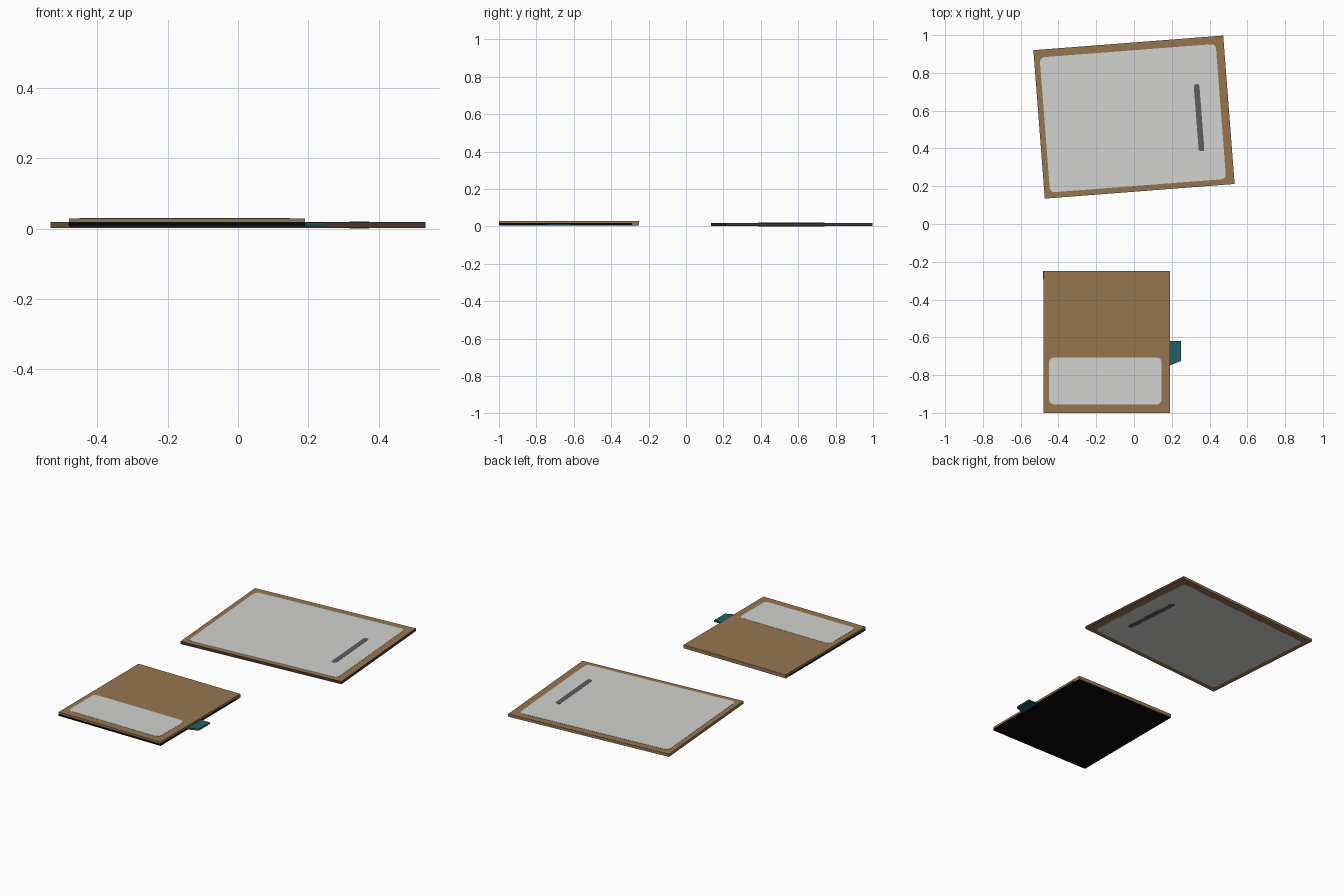
import bpy, bmesh, math
from mathutils import Matrix, Vector

if "Cube" in bpy.data.objects:
    bpy.data.objects.remove(bpy.data.objects["Cube"])


def srgb(h):
    """Hex display colour to linear RGBA."""
    c = [int(h[i:i + 2], 16) / 255 for i in (0, 2, 4)]
    return [x / 12.92 if x < 0.04045 else ((x + 0.055) / 1.055) ** 2.4 for x in c] + [1]


def material(name, h):
    m = bpy.data.materials.new(name)
    m.diffuse_color = srgb(h)
    m.use_nodes = True
    m.node_tree.nodes["Principled BSDF"].inputs["Base Color"].default_value = m.diffuse_color
    return m


brown = material("brown cover", "967650")
dark = material("dark brown edge", "49362f")
grey = material("light grey panel", "d2d2d0")
pen_grey = material("pen grey", "5e5e60")
black = material("black", "070707")
teal = material("teal", "235f69")


def prism(name, outline, z0, z1, mat, matrix=Matrix()):
    """Extrude a counter-clockwise outline from z0 to z1."""
    bm = bmesh.new()
    face = bm.faces.new([bm.verts.new((x, y, z0)) for x, y in outline])
    ext = bmesh.ops.extrude_face_region(bm, geom=[face])
    for v in ext["geom"]:
        if isinstance(v, bmesh.types.BMVert):
            v.co.z = z1
    bmesh.ops.recalc_face_normals(bm, faces=bm.faces)
    me = bpy.data.meshes.new(name)
    bm.to_mesh(me)
    bm.free()
    me.materials.append(mat)
    ob = bpy.data.objects.new(name, me)
    ob.matrix_world = matrix
    bpy.context.collection.objects.link(ob)
    return ob


def rounded(x0, x1, y0, y1, r=0.0, steps=3):
    if r == 0:
        return [(x0, y0), (x1, y0), (x1, y1), (x0, y1)]
    pts = []
    centres = [(x1 - r, y1 - r), (x0 + r, y1 - r), (x0 + r, y0 + r), (x1 - r, y0 + r)]
    for k, (cx, cy) in enumerate(centres):
        for i in range(steps + 1):
            a = math.pi / 2 * (k + i / steps)
            pts.append((cx + r * math.cos(a), cy + r * math.sin(a)))
    return pts


# Large board, turned slightly; panel and pen show on both sides
turn = Matrix.Translation((0, 0.566, 0)) @ Matrix.Rotation(math.radians(4.4), 4, 'Z')
board = prism("board_frame", rounded(-0.504, 0.504, -0.394, 0.394), 0.002, 0.018, brown, turn)
board.data.materials.append(dark)
for p in board.data.polygons:  # front and right edges are darker
    if p.normal.y < -0.5 or p.normal.x > 0.5:
        p.material_index = 1
prism("board_panel", rounded(-0.474, 0.461, -0.364, 0.353, 0.025), 0.001, 0.019, grey, turn)
prism("pen", rounded(0.328, 0.358, -0.207, 0.148, 0.01), 0.0, 0.020, pen_grey, turn)

# Small notebook
prism("notebook_block", rounded(-0.48, 0.19, -1.0, -0.254), 0.006, 0.018, black)
prism("notebook_cover", rounded(-0.48, 0.19, -1.0, -0.25), 0.018, 0.029, brown)
prism("notebook_spine", rounded(-0.481, 0.191, -0.29, -0.25), 0.008, 0.018, brown)
prism("notebook_label", rounded(-0.45, 0.146, -0.955, -0.707, 0.025), 0.028, 0.030, grey)

# Side tab
prism("side_tab", [(0.18, -0.753), (0.25, -0.725), (0.25, -0.62), (0.18, -0.62)],
      0.008, 0.017, teal)
